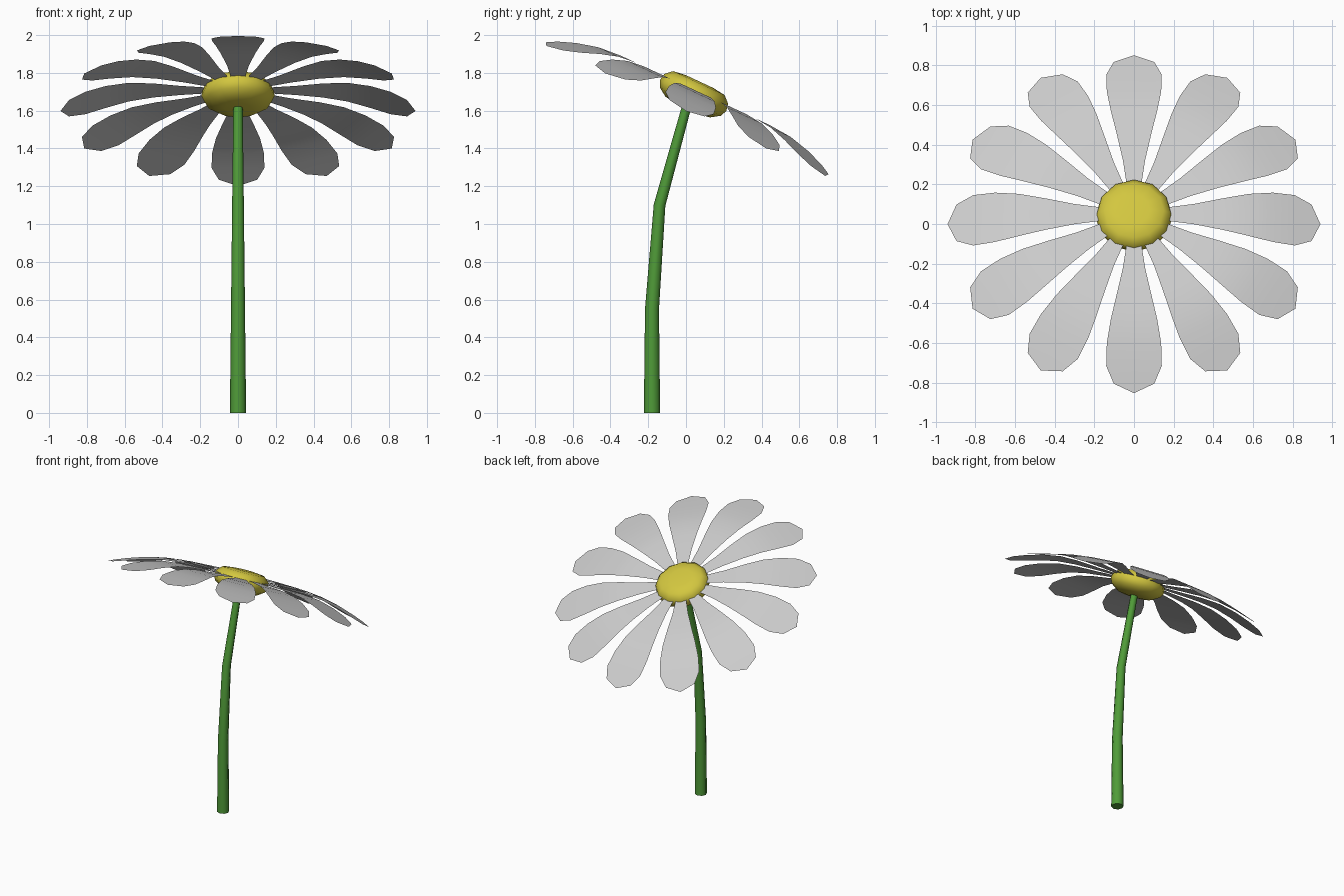
import bpy, bmesh, math
from mathutils import Matrix, Vector

if "Cube" in bpy.data.objects:
    bpy.data.objects.remove(bpy.data.objects["Cube"])


def finish(name, bm, color=None, smooth=60, matrix=None):
    if matrix:
        bm.transform(matrix)
    me = bpy.data.meshes.new(name)
    bm.to_mesh(me)
    bm.free()
    ob = bpy.data.objects.new(name, me)
    bpy.context.collection.objects.link(ob)
    if color:
        mat = bpy.data.materials.new(name + "_color")
        mat.diffuse_color = color
        mat.use_nodes = True
        mat.node_tree.nodes["Principled BSDF"].inputs["Base Color"].default_value = mat.diffuse_color
        me.materials.append(mat)
    bpy.ops.object.select_all(action='DESELECT')
    ob.select_set(True)
    bpy.context.view_layer.objects.active = ob
    bpy.ops.object.shade_smooth_by_angle(angle=math.radians(smooth))
    return ob


def skin(bm, rings, cap=True):
    # join a list of vertex rings into a closed tube
    n = len(rings[0])
    for a, b in zip(rings, rings[1:]):
        for i in range(n):
            j = (i + 1) % n
            bm.faces.new((a[i], a[j], b[j], b[i]))
    if cap:
        bm.faces.new(rings[0])
        bm.faces.new(rings[-1])
    bmesh.ops.recalc_face_normals(bm, faces=bm.faces)


# Tilted frame of the flower head
head = Matrix.Translation((0, 0.05, 1.707)) @ Matrix.Rotation(math.radians(-25), 4, 'X')

# Stem: tapered tube along a bent path (y, z, radius)
path = [(-0.18, 0, 0.043), (-0.18, 0.55, 0.037), (-0.14, 1.1, 0.031), (0.003, 1.62, 0.025)]
tilts = [0, 2, 9, 15]
bm = bmesh.new()
rings = []
for (y, z, r), t in zip(path, tilts):
    rot = Matrix.Rotation(math.radians(-t), 3, 'X')
    rings.append([bm.verts.new(Vector((0, y, z)) + rot @ Vector(
        (r * math.cos(k * math.pi / 4), r * math.sin(k * math.pi / 4), 0))) for k in range(8)])
skin(bm, rings)
finish("stem", bm, (0.08, 0.33, 0.04, 1))

# Flower centre: lathed flattened button (radius, height)
profile = [(0.07, -0.106), (0.13, -0.097), (0.178, -0.065), (0.194, -0.03),
           (0.186, 0.01), (0.15, 0.043), (0.08, 0.052)]
bm = bmesh.new()
rings = [[bm.verts.new((r * math.cos(k * math.pi / 6), r * math.sin(k * math.pi / 6), h))
          for k in range(12)] for r, h in profile]
skin(bm, rings)
finish("flower_centre", bm, (0.65, 0.57, 0.05, 1), matrix=head)

# Petals: twelve thin drooping blades (distance, half width, height)
blade = [(0.15, 0.035, 0), (0.3, 0.056, 0), (0.45, 0.088, 0), (0.58, 0.117, -0.01),
         (0.70, 0.137, -0.038), (0.81, 0.14, -0.074), (0.895, 0.102, -0.104)]
for p in range(12):
    bm = bmesh.new()
    rows = [[bm.verts.new((r, s * w, h)) for s in (-1, 0, 1)] for r, w, h in blade]
    for a, b in zip(rows, rows[1:]):
        for i in (0, 1):
            bm.faces.new((a[i], b[i], b[i + 1], a[i + 1]))
    tip = bm.verts.new((0.94, 0, -0.12))
    end = rows[-1]
    bm.faces.new((end[0], tip, end[1]))
    bm.faces.new((end[1], tip, end[2]))
    finish(f"petal_{p + 1}", bm, matrix=head @ Matrix.Rotation(p * math.pi / 6, 4, 'Z'))
